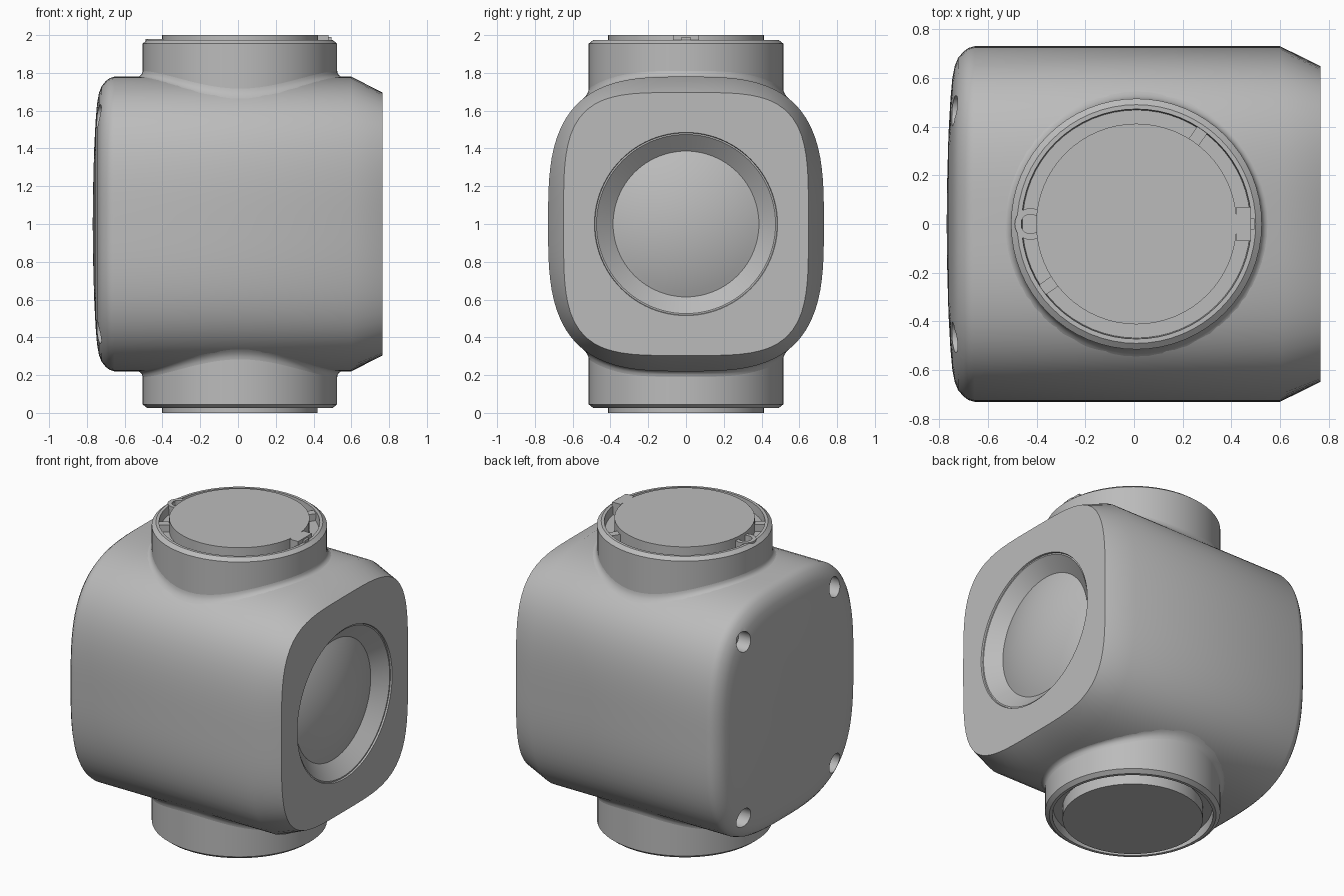
import bpy, bmesh, math
from mathutils import Matrix

if "Cube" in bpy.data.objects:
    bpy.data.objects.remove(bpy.data.objects["Cube"])

SEG = 96
A, B, N = 0.73, 0.78, 3.15      # body cross-section half sizes and squareness
CX = 0.01                       # neck axis

grey = bpy.data.materials.new("housing grey")
grey.diffuse_color = (0.5, 0.5, 0.5, 1)
grey.use_nodes = True
grey.node_tree.nodes["Principled BSDF"].inputs["Base Color"].default_value = grey.diffuse_color


def finish(name, bm):
    bmesh.ops.recalc_face_normals(bm, faces=bm.faces)
    me = bpy.data.meshes.new(name)
    bm.to_mesh(me)
    bm.free()
    me.materials.append(grey)
    ob = bpy.data.objects.new(name, me)
    bpy.context.collection.objects.link(ob)
    smooth(ob)
    return ob


def smooth(ob):
    ob.data.polygons.foreach_set("use_smooth", [True] * len(ob.data.polygons))
    ob.data.set_sharp_from_angle(angle=math.radians(28))


def loft(name, rings, cap=True):
    """Skin a list of point rings; optionally close both ends."""
    bm = bmesh.new()
    rows = [[bm.verts.new(p) for p in r] for r in rings]
    n = len(rows[0])
    for r0, r1 in zip(rows, rows[1:]):
        for i in range(n):
            j = (i + 1) % n
            bm.faces.new((r0[i], r0[j], r1[j], r1[i]))
    if cap:
        bm.faces.new(rows[0])
        bm.faces.new(rows[-1])
    return finish(name, bm)


def section(x, a, b, n):
    """Superellipse ring in the y-z plane, sampled by polar angle."""
    pts = []
    for i in range(SEG):
        t = 2 * math.pi * i / SEG
        c, s = math.cos(t), math.sin(t)
        r = (abs(c / a) ** n + abs(s / b) ** n) ** (-1 / n)
        pts.append((x, r * c, 1 + r * s))
    return pts


def circle(r, z, cx=CX, n=64):
    return [(cx + r * math.cos(2 * math.pi * i / n), r * math.sin(2 * math.pi * i / n), z)
            for i in range(n)]


def box(name, size, loc, angle=0.0):
    bm = bmesh.new()
    m = (Matrix.Translation((CX, 0, 0)) @ Matrix.Rotation(angle, 4, 'Z')
         @ Matrix.Translation(loc) @ Matrix.Diagonal((*size, 1)))
    bmesh.ops.create_cube(bm, size=1, matrix=m)
    return finish(name, bm)


# Body: domed rounded back end, straight sides, chamfered front end, conical recess
back = [(-0.769, .04), (-0.767, .25), (-0.762, .5), (-0.754, .7), (-0.746, .82),
        (-0.736, .89), (-0.722, .935), (-0.70, .97), (-0.68, .99), (-0.655, 1)]
rings = [section(x, A * s, B * s, N) for x, s in back]
rings += [section(0.6, A, B, N), section(0.765, 0.648, 0.696, 4),
          section(0.765, .485, .485, 2), section(0.755, .482, .482, 2),
          section(0.755, .474, .474, 2), section(0.68, .385, .385, 2)]
body = loft("body_housing", rings)

# Screw holes in the four back corners
for y in (-0.465, 0.465):
    for z in (0.43, 1.57):
        bm = bmesh.new()
        bmesh.ops.create_cone(bm, cap_ends=True, segments=32, radius1=.062, radius2=.062, depth=.2,
                              matrix=Matrix.Translation((-0.76, y, z)) @ Matrix.Rotation(math.pi / 2, 4, 'Y'))
        cutter = finish("hole_cutter", bm)
        cutter.hide_render = True
        mod = body.modifiers.new("hole", 'BOOLEAN')
        mod.operation, mod.solver, mod.object = 'DIFFERENCE', 'EXACT', cutter
        bpy.context.view_layer.objects.active = body
        bpy.ops.object.modifier_apply(modifier=mod.name)
        bpy.data.objects.remove(cutter)
smooth(body)

# Domed lens in the recess
R = (0.388 ** 2 + 0.08 ** 2) / 0.16
lens = []
for k in range(13):
    r = max(0.388 * (1 - k / 12), 0.004)
    lens.append(section(0.68 + math.sqrt(R * R - r * r) - (R - 0.08), r, r, 2))
loft("lens", lens)


# Necks: outer collar, chamfered rim, groove and raised centre disc
def neck(name, sign):
    prof = [(.515, .5), (.515, .955), (.49, .975), (.472, .975), (.468, .92),
            (.412, .92), (.412, 1.0)]
    loft(name, [circle(r, 1 + sign * h) for r, h in prof])
    # fillet that follows the curved body surface
    rows = []
    for k in range(5):
        a = k / 4 * math.pi / 2
        r = .548 - .033 * math.sin(a)
        rows.append([(x, y, 1 + sign * (B * (1 - abs(y / A) ** N) ** (1 / N) - .002
                                        + .033 * (1 - math.cos(a))))
                     for x, y, _ in circle(r, 0)])
    loft(name + "_fillet", rows, cap=False)


neck("top_neck", 1)
neck("bottom_neck", -1)

# Top groove details: ribs, key block and pin socket
for deg in (55, 215):
    box("groove_rib", (.07, .05, .05), (.44, 0, 1.94), math.radians(deg))
box("key_block", (.06, .14, .08), (.44, 0, 1.96))
box("key_wedge", (.045, .045, .07), (.462, 0, 1.955), 0)
loft("pin_socket", [circle(r, z, -0.425, 24) for r, z in
                    [(.065, 1.9), (.065, 1.98), (.04, 1.98), (.04, 1.93)]])
